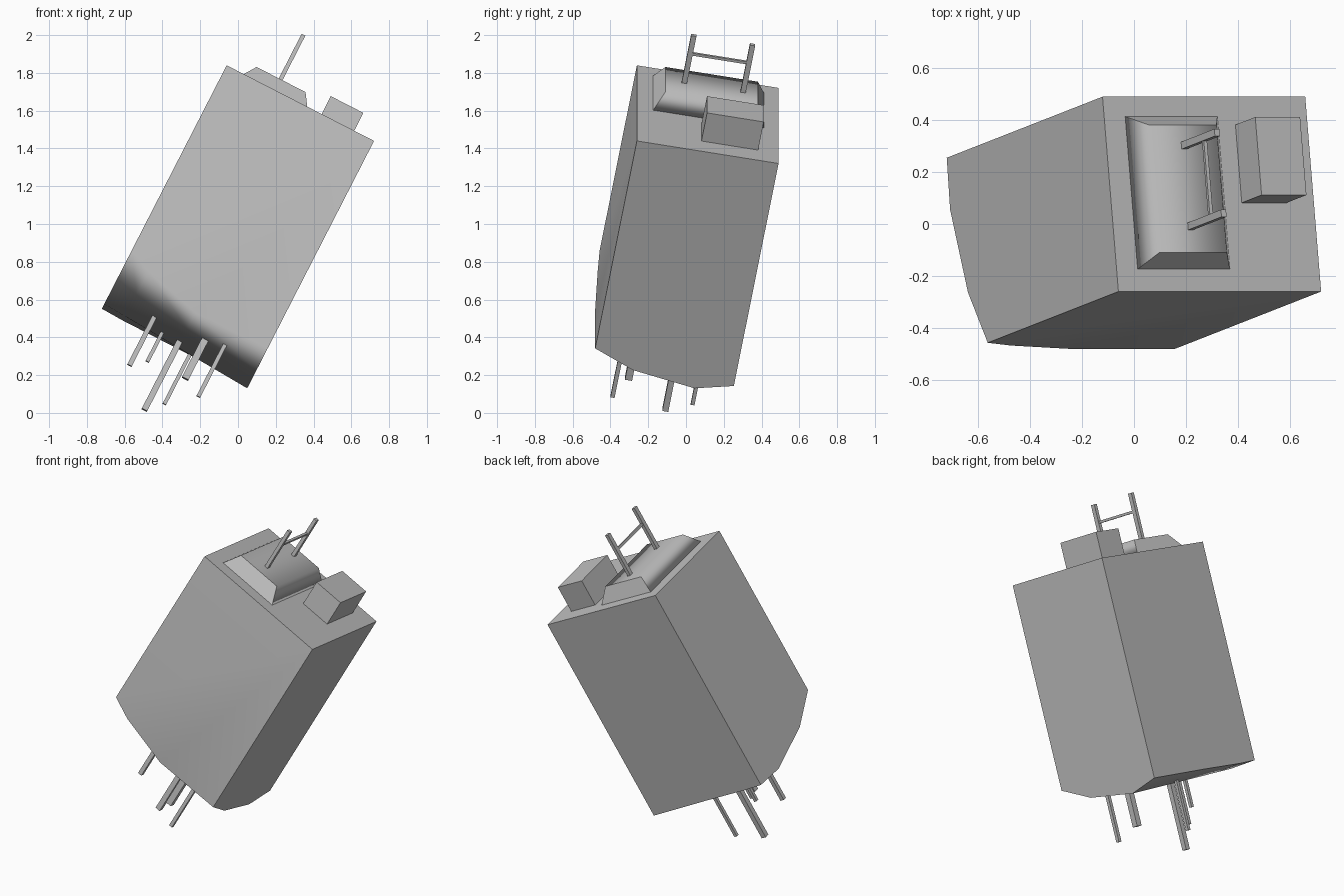
import bpy, bmesh
from mathutils import Matrix, Vector

cube = bpy.data.objects.get("Cube")
if cube:
    bpy.data.objects.remove(cube, do_unlink=True)

grey = bpy.data.materials.new("plain grey")
grey.use_nodes = True
colour = (0.52, 0.52, 0.52, 1)
grey.diffuse_color = colour
grey.node_tree.nodes["Principled BSDF"].inputs["Base Color"].default_value = colour

# Tilted frame: origin at the front upper corner of the body, local z along its axis
across = Vector((0.78, 0, -0.40)).normalized()
depth = Vector((-0.06, 0.75, -0.12))
depth = (depth - across * depth.dot(across)).normalized()
up = across.cross(depth)
frame = Matrix((across, depth, up)).transposed().to_4x4()
frame.translation = (-0.06, -0.26, 1.84)
WIDTH, DEPTH = 0.877, 0.762


def finish(name, bm):
    bmesh.ops.recalc_face_normals(bm, faces=bm.faces[:])
    mesh = bpy.data.meshes.new(name)
    bm.to_mesh(mesh)
    bm.free()
    mesh.materials.append(grey)
    obj = bpy.data.objects.new(name, mesh)
    bpy.context.collection.objects.link(obj)
    obj.matrix_world = frame
    return obj


def box(name, low, high, inset_x=0.0, inset_y=0.0, smooth=False):
    """Box between two corners, its top optionally inset."""
    bm = bmesh.new()
    bmesh.ops.create_cube(bm, size=1)
    for v in bm.verts:
        top = v.co.z > 0
        sign = [1 if c > 0 else -1 for c in v.co]
        v.co = [h if s > 0 else l for l, h, s in zip(low, high, sign)]
        if top:
            v.co.x -= sign[0] * inset_x
            v.co.y -= sign[1] * inset_y
    if smooth:
        bm.normal_update()
        ends = [f for f in bm.faces if abs(f.normal.y) > 0.8]
        for f in bm.faces:
            f.smooth = f not in ends
        for f in ends:
            for e in f.edges:
                e.smooth = False
    return finish(name, bm)


# Body: flat walls closed by a gently curved underside
columns = (0, 0.13, 0.45, WIDTH)
rows = (0, 0.22, 0.56, DEPTH)
drop = ((1.12, 1.18, 1.26, 1.254),
        (1.25, 1.28, 1.32, 1.346),
        (1.342, 1.35, 1.37, 1.395),
        (1.335, 1.34, 1.34, 1.345))
bm = bmesh.new()
grid = [[bm.verts.new((a, s, -drop[j][i])) for i, a in enumerate(columns)]
        for j, s in enumerate(rows)]
for j in range(3):
    for i in range(3):
        bm.faces.new((grid[j][i], grid[j][i + 1], grid[j + 1][i + 1], grid[j + 1][i]))
fl, fr, br, bl = [bm.verts.new((a, s, 0)) for a, s in
                  ((0, 0), (WIDTH, 0), (WIDTH, DEPTH), (0, DEPTH))]
front = bm.faces.new([fl, fr] + grid[0][::-1])
walls = [bm.faces.new((fl, fr, br, bl)),
         bm.faces.new([br, bl] + grid[3]),
         bm.faces.new([bl, fl] + [row[0] for row in grid]),
         bm.faces.new([br, fr] + [row[3] for row in grid])]
for f in bm.faces:
    f.smooth = f not in walls
for f in walls:
    for e in f.edges:
        e.smooth = False
body = finish("body", bm)
weighted = body.modifiers.new("soft front lip", "WEIGHTED_NORMAL")
weighted.keep_sharp = True

# Raised hump and block on the top
box("top_hump", (0.085, 0.082, -0.01), (0.496, 0.69, 0.09), 0.06, 0.055, smooth=True)
box("top_block", (0.565, 0.347, -0.01), (0.759, 0.652, 0.17))

# Rail: two posts and a crossbar
for name, s in (("front_post", 0.239), ("back_post", 0.555)):
    box("rail_" + name, (0.277, s - 0.014, 0.07), (0.299, s + 0.014, 0.375))
box("rail_crossbar", (0.281, 0.24, 0.257), (0.295, 0.555, 0.272))

# Pins hanging below: across, depth, length, thickness
pins = ((0.267, 0.365, 1.61, 0.026), (0.342, 0.495, 1.525, 0.02),
        (0.445, 0.469, 1.768, 0.032), (0.525, 0.598, 1.668, 0.02),
        (0.561, 0.234, 1.56, 0.038), (0.667, 0.16, 1.627, 0.022))
for n, (a, s, length, thick) in enumerate(pins, 1):
    r = thick / 2
    box(f"pin_{n}", (a - r, s - r, -length), (a + r, s + r, -1.2))
